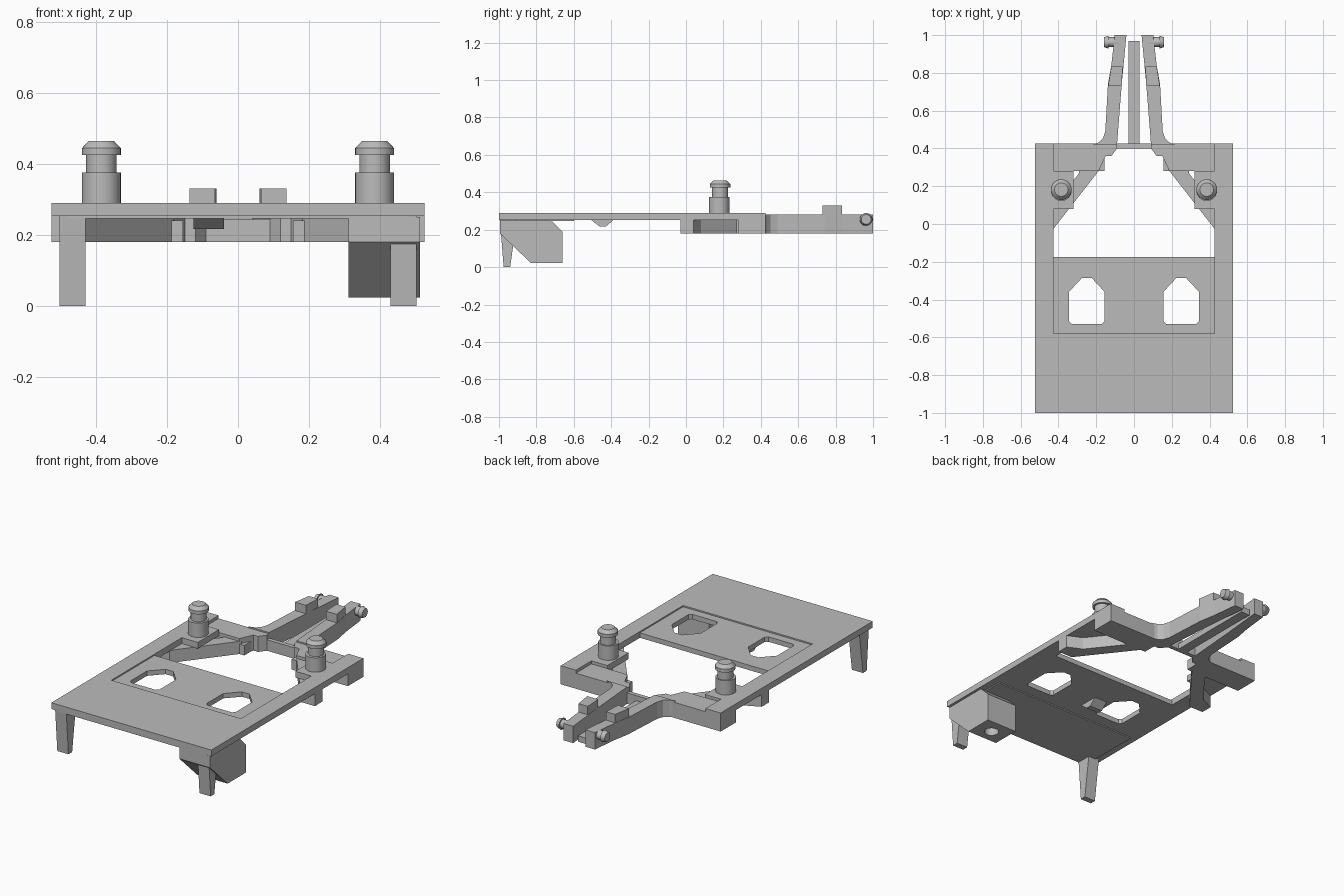
import bpy, bmesh
from math import radians
from mathutils import Matrix, Vector

cube = bpy.data.objects.get("Cube")
if cube:
    bpy.data.objects.remove(cube, do_unlink=True)

grey = bpy.data.materials.new("plain_grey")
grey.use_nodes = True
grey.diffuse_color = (0.5, 0.5, 0.5, 1)
grey.node_tree.nodes["Principled BSDF"].inputs["Base Color"].default_value = (0.5, 0.5, 0.5, 1)


def finish(name, bm):
    bmesh.ops.recalc_face_normals(bm, faces=bm.faces)
    mesh = bpy.data.meshes.new(name)
    bm.to_mesh(mesh)
    bm.free()
    mesh.materials.append(grey)
    ob = bpy.data.objects.new(name, mesh)
    bpy.context.collection.objects.link(ob)
    return ob


def prism(name, outline, low, high, axis="z", side=1):
    """Extrude an outline along z (outline in x, y) or along x (outline in y, z)."""
    bm = bmesh.new()
    place = (lambda a, b: (side * a, b, low)) if axis == "z" else (lambda a, b: (low, a, b))
    face = bm.faces.new([bm.verts.new(place(a, b)) for a, b in outline])
    new = bmesh.ops.extrude_face_region(bm, geom=[face])["geom"]
    step = Vector((0, 0, high - low)) if axis == "z" else Vector((high - low, 0, 0))
    bmesh.ops.translate(bm, verts=[v for v in new if isinstance(v, bmesh.types.BMVert)], vec=step)
    return finish(name, bm)


def box(name, x, y, z, side=1):
    return prism(name, [(x[0], y[0]), (x[1], y[0]), (x[1], y[1]), (x[0], y[1])], *z, side=side)


def round_part(name, centre, r1, r2, depth, turn=None):
    bm = bmesh.new()
    bmesh.ops.create_cone(bm, cap_ends=True, segments=32, radius1=r1, radius2=r2, depth=depth)
    if turn is not None:
        bmesh.ops.rotate(bm, verts=bm.verts, matrix=Matrix.Rotation(turn, 3, "Y"))
    bmesh.ops.translate(bm, verts=bm.verts, vec=centre)
    ob = finish(name, bm)
    bpy.ops.object.select_all(action="DESELECT")
    ob.select_set(True)
    bpy.context.view_layer.objects.active = ob
    bpy.ops.object.shade_smooth_by_angle(angle=radians(35))
    return ob


def cut(target, cutter):
    cutter.hide_render = True
    mod = target.modifiers.new("cut", "BOOLEAN")
    mod.operation, mod.solver, mod.object = "DIFFERENCE", "EXACT", cutter
    bpy.context.view_layer.update()
    graph = bpy.context.evaluated_depsgraph_get()
    mesh = bpy.data.meshes.new_from_object(target.evaluated_get(graph))
    target.modifiers.clear()
    target.data = mesh
    bpy.data.objects.remove(cutter, do_unlink=True)


# Flat deck with an open rear bay and two side tabs
half = [(0.525, -1), (0.525, 0.425), (0.425, 0.425), (0.425, 0.28), (0.32, 0.28),
        (0.32, 0.08), (0.425, 0.08), (0.425, -0.175)]
deck = prism("deck", half + [(-x, y) for x, y in reversed(half)], 0.253, 0.29)
cut(deck, box("recess_cutter", (-0.425, 0.425), (-0.58, -0.16), (0.282, 0.4)))
window = [(0.345, -0.515), (0.33, -0.53), (0.17, -0.53), (0.155, -0.515),
          (0.155, -0.36), (0.225, -0.285), (0.275, -0.285), (0.345, -0.36)]
for s in (1, -1):
    cut(deck, prism("window_cutter", window, 0.1, 0.5, side=s))
box("underside_pad", (-0.48, 0.48), (-0.995, -0.6), (0.246, 0.254))

# Small hook under the deck
prism("under_hook", [(-0.51, 0.254), (-0.46, 0.216), (-0.43, 0.216), (-0.385, 0.254)],
      -0.125, -0.04, axis="x")

for s, label in ((1, "left"), (-1, "right")):
    # Diagonal strut and rear block below the deck
    prism(label + "_strut", [(0.525, -0.03), (0.43, -0.03), (0.18, 0.29), (0.18, 0.36),
                             (0.29, 0.36), (0.29, 0.27), (0.44, 0.08), (0.525, 0.04)],
          0.18, 0.255, side=s)
    prism(label + "_rear_block", [(0.525, 0.28), (0.187, 0.28), (0.15, 0.36), (0.12, 0.36),
                                  (0.09, 0.4), (0.09, 0.425), (0.525, 0.425)],
          0.18, 0.272, side=s)
    box(label + "_inner_step", (0.155, 0.19), (0.28, 0.36), (0.18, 0.24), s)

    # Rear arm with a root fillet, a raised lug and a side pin
    prism(label + "_arm", [(0.09, 0.42), (0.225, 0.42), (0.19, 0.43), (0.165, 0.452),
                           (0.152, 0.49), (0.138, 0.74), (0.12, 0.84), (0.102, 1),
                           (0.04, 1), (0.065, 0.74)], 0.18, 0.28, side=s)
    prism(label + "_arm_lug", [(0.065, 0.73), (0.137, 0.73), (0.12, 0.835), (0.06, 0.835)],
          0.27, 0.33, side=s)
    round_part(label + "_pin", (s * 0.115, 0.963, 0.255), 0.026, 0.026, 0.07, radians(90))
    round_part(label + "_pin_cap", (s * 0.147, 0.963, 0.255), 0.034, 0.026, 0.024,
               radians(90 * s))

    # Stepped post with a chamfered head
    x, y = s * 0.385, 0.177
    round_part(label + "_post_base", (x, y, 0.33), 0.055, 0.055, 0.09)
    round_part(label + "_post_neck", (x, y + 0.005, 0.4), 0.043, 0.043, 0.06)
    round_part(label + "_post_head", (x, y + 0.005, 0.435), 0.055, 0.055, 0.02)
    round_part(label + "_post_head_top", (x, y + 0.005, 0.454), 0.055, 0.036, 0.02)

    # Tapered front leg
    x0, x1 = sorted((s * 0.43, s * 0.503))
    prism(label + "_leg", [(-0.995, 0.254), (-0.975, 0), (-0.94, 0), (-0.905, 0.254)],
          x0, x1, axis="x")

# Cross piece and slim bar between the arms
box("cross_piece", (-0.095, 0.095), (0.4, 0.425), (0.18, 0.245))
box("centre_bar", (-0.03, 0.03), (0.41, 0.97), (0.18, 0.215))

# Sloped block under one front corner, with a round socket from below
block = prism("corner_block", [(-0.995, 0.25), (-0.995, 0.18), (-0.83, 0.023), (-0.66, 0.023),
                               (-0.66, 0.19), (-0.72, 0.25)], 0.312, 0.513, axis="x")
cut(block, round_part("socket_cutter", (0.412, -0.75, 0.05), 0.04, 0.04, 0.15))
